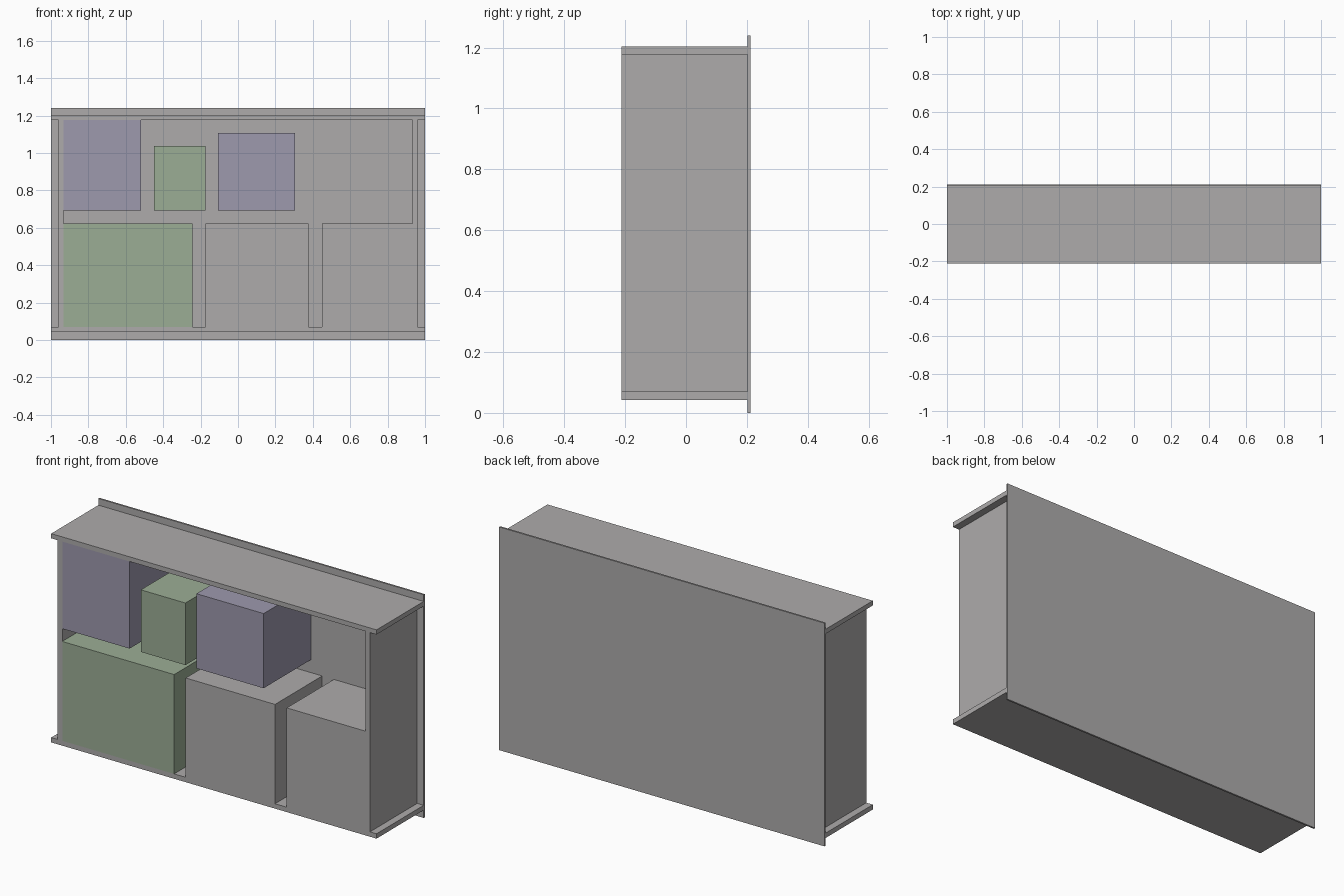
import bpy

if "Cube" in bpy.data.objects:
    bpy.data.objects.remove(bpy.data.objects["Cube"], do_unlink=True)


def material(name, rgb):
    mat = bpy.data.materials.new(name)
    mat.use_nodes = True
    color = (*rgb, 1)
    mat.diffuse_color = color
    mat.node_tree.nodes["Principled BSDF"].inputs["Base Color"].default_value = color
    return mat


grey = material("warm grey", (0.42, 0.41, 0.41))
purple = material("muted purple", (0.34, 0.32, 0.42))
green = material("sage green", (0.33, 0.42, 0.30))

FRONT, BACK = -0.212, 0.202          # depth of the cabinet body
INNER, OUTER = 0.932, 0.96           # faces of the side panels
FLOOR, CEILING = 0.07, 1.177         # inside of the cabinet
LOWER_TOP, UPPER_BASE = 0.622, 0.693


def box(name, x, z, mat, y=(FRONT, BACK)):
    """Axis-aligned box spanning the given x, y and z ranges."""
    spans = (x, y, z)
    bpy.ops.mesh.primitive_cube_add(size=1, location=[(a + b) / 2 for a, b in spans])
    obj = bpy.context.object
    obj.name = name
    obj.scale = [b - a for a, b in spans]
    bpy.ops.object.transform_apply(location=False, rotation=False, scale=True)
    obj.data.materials.append(mat)
    return obj


# Cabinet shell
box("back_panel", (-1, 1), (0, 1.24), grey, y=(BACK, 0.212))
box("top_board", (-1, 1), (CEILING, 1.203), grey)
box("bottom_board", (-1, 1), (0.043, FLOOR), grey)
box("left_side_panel", (INNER, OUTER), (FLOOR, CEILING), grey)
box("right_side_panel", (-OUTER, -INNER), (FLOOR, CEILING), grey)

# Lower row of large blocks
lower = (FLOOR, LOWER_TOP)
box("lower_right_block", (-INNER, -0.244), lower, green)
box("lower_middle_block", (-0.173, 0.376), lower, grey)
box("lower_left_block", (0.448, INNER), lower, grey)

# Upper row of blocks of different heights
box("upper_right_block", (-INNER, -0.518), (UPPER_BASE, CEILING), purple)
box("upper_small_block", (-0.449, -0.175), (UPPER_BASE, 1.038), green)
box("upper_middle_block", (-0.107, 0.306), (UPPER_BASE, 1.108), purple)
